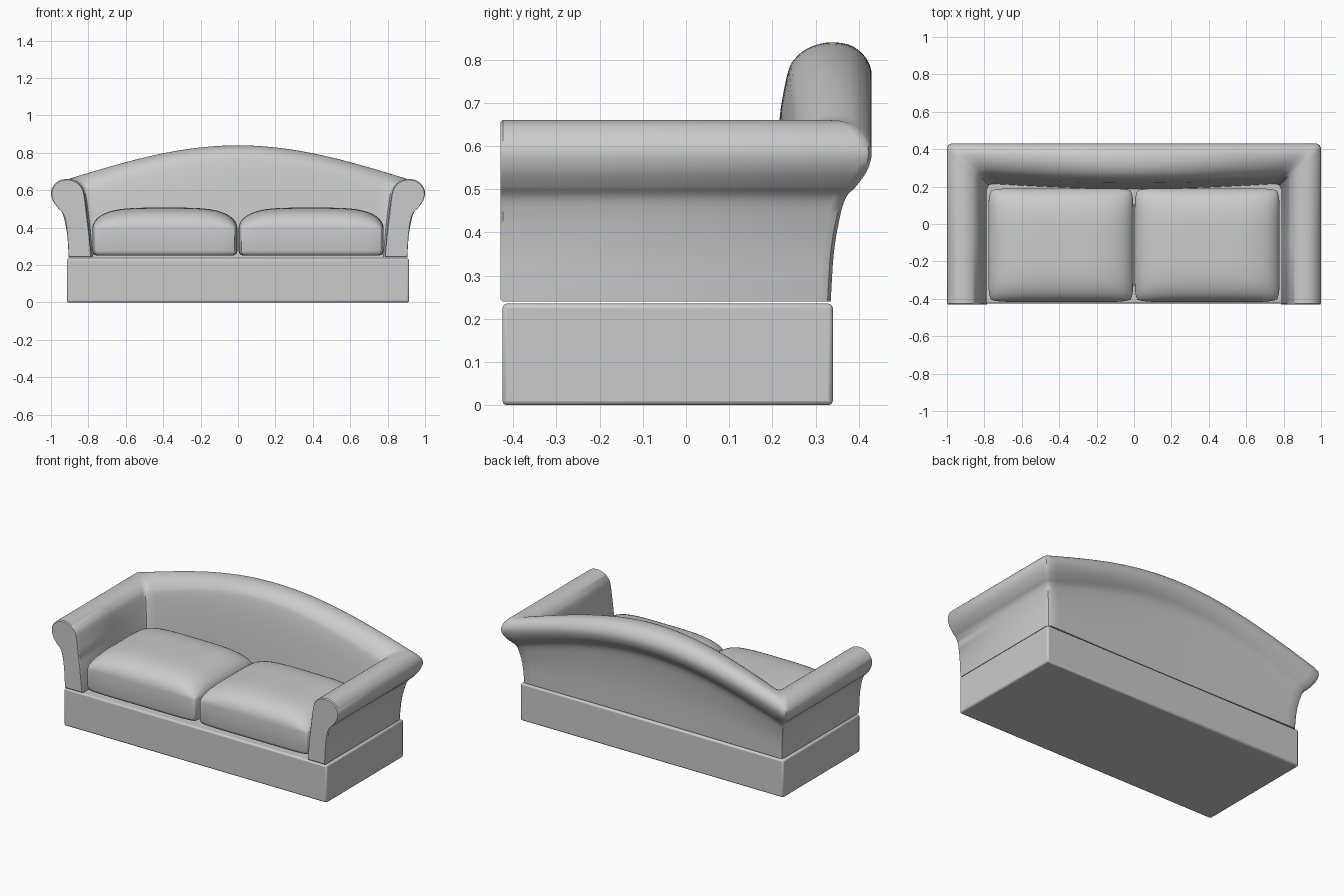
import bpy, bmesh, math
from mathutils import Vector

if "Cube" in bpy.data.objects:
    bpy.data.objects.remove(bpy.data.objects["Cube"])


def finish(bm, name, angle=40, bevel=0):
    bmesh.ops.recalc_face_normals(bm, faces=bm.faces)
    mesh = bpy.data.meshes.new(name)
    bm.to_mesh(mesh)
    bm.free()
    ob = bpy.data.objects.new(name, mesh)
    bpy.context.collection.objects.link(ob)
    bpy.ops.object.select_all(action='DESELECT')
    bpy.context.view_layer.objects.active = ob
    ob.select_set(True)
    bpy.ops.object.shade_smooth_by_angle(angle=math.radians(angle))
    if bevel:
        mod = ob.modifiers.new("Soft edges", 'BEVEL')
        mod.width, mod.segments = bevel, 2
    return ob


def smooth_curve(pts, n=4):
    """Catmull-Rom interpolation through an open list of points."""
    p = [Vector(q) for q in pts]
    p = [2 * p[0] - p[1]] + p + [2 * p[-1] - p[-2]]
    out = []
    for a, b, c, d in zip(p, p[1:], p[2:], p[3:]):
        for i in range(n):
            t = i / n
            out.append(0.5 * (2 * b + (c - a) * t + (2 * a - 5 * b + 4 * c - d) * t**2
                              + (3 * b - a - 3 * c + d) * t**3))
    return out + [p[-2]]


# Plinth base
bm = bmesh.new()
bmesh.ops.create_cube(bm, size=1)
for v in bm.verts:
    v.co = (v.co.x * 1.83, v.co.y * 0.765 - 0.0425, (v.co.z + 0.5) * 0.235)
finish(bm, "base", bevel=0.01)

# Rolled arms and arched back: one scroll profile (inset from outside, height)
# swept round a U with mitred corners
profile = smooth_curve([
    (0.095, 0.24), (0.088, 0.35), (0.075, 0.43), (0.06, 0.48), (0.035, 0.508),
    (0.01, 0.545), (0, 0.585), (0.012, 0.622), (0.045, 0.652), (0.09, 0.66),
    (0.13, 0.65), (0.16, 0.625), (0.178, 0.58), (0.2, 0.42), (0.215, 0.24)])
FRONT, BACK, R, SPLIT = -0.43, 0.43, 0.025, 0.5


def arm_ring(y, shrink=0.0):
    c = Vector((0.12, 0.45))
    ring = []
    for p in profile:
        d, z = p - (p - c).normalized() * shrink
        ring.append((1 - d, y, z))
    return ring


def corner_ring(a, b):
    return [(1 - d - a, BACK - d - b, z) for d, z in profile]


def back_ring(t):
    h = math.cos(math.pi / 2 * t)
    rise = 0.18 * h
    ring = []
    for d, z in profile:
        k = min(1, (z - 0.24) / (SPLIT - 0.24))
        ring.append((t * (1 - d - R), BACK - d - 0.6 * d * d * h, z + rise * k))
    return ring


def mirrored(ring):
    return [(-x, y, z) for x, y, z in ring]


side = [arm_ring(FRONT, 0.006), arm_ring(FRONT + 0.006), arm_ring(-0.1),
        corner_ring(0, R), corner_ring(0.3 * R, 0.3 * R)]
N = 40
rings = side + [back_ring(1 - 2 * i / N) for i in range(N + 1)]
rings += [mirrored(r) for r in reversed(side)]
bm = bmesh.new()
vr = [[bm.verts.new(c) for c in ring] for ring in rings]
m = len(profile)
for a, b in zip(vr, vr[1:]):
    for i in range(m):
        j = (i + 1) % m
        bm.faces.new((a[i], a[j], b[j], b[i]))
bm.faces.new(vr[0])
bm.faces.new(vr[-1])
finish(bm, "arms_and_back")


# Domed seat cushions
def cushion(name, cx):
    hx, hy, cy, n = 0.388, 0.304, -0.113, 28
    bm = bmesh.new()
    bmesh.ops.create_grid(bm, x_segments=n, y_segments=n, size=1)
    for v in bm.verts:
        u, w = (math.sin(math.pi / 2 * c) for c in v.co.xy)
        dome = math.sqrt(max(0, 1 - u**4) * max(0, 1 - w**4))
        v.co = (cx + hx * u * (1 - 0.04 * w**10),
                cy + hy * w * (1 - 0.04 * u**10), 0.395 + 0.112 * dome)
    edges = [e for e in bm.edges if e.is_boundary]
    for z, s in ((0.275, 1), (0.258, 0.985), (0.25, 0.95)):
        geo = bmesh.ops.extrude_edge_only(bm, edges=edges)["geom"]
        edges = [g for g in geo if isinstance(g, bmesh.types.BMEdge)]
        for v in {v for e in edges for v in e.verts}:
            v.co = (cx + (v.co.x - cx) * s, cy + (v.co.y - cy) * s, z)
    bmesh.ops.contextual_create(bm, geom=edges)
    finish(bm, name, 60)


cushion("left_cushion", -0.391)
cushion("right_cushion", 0.391)
